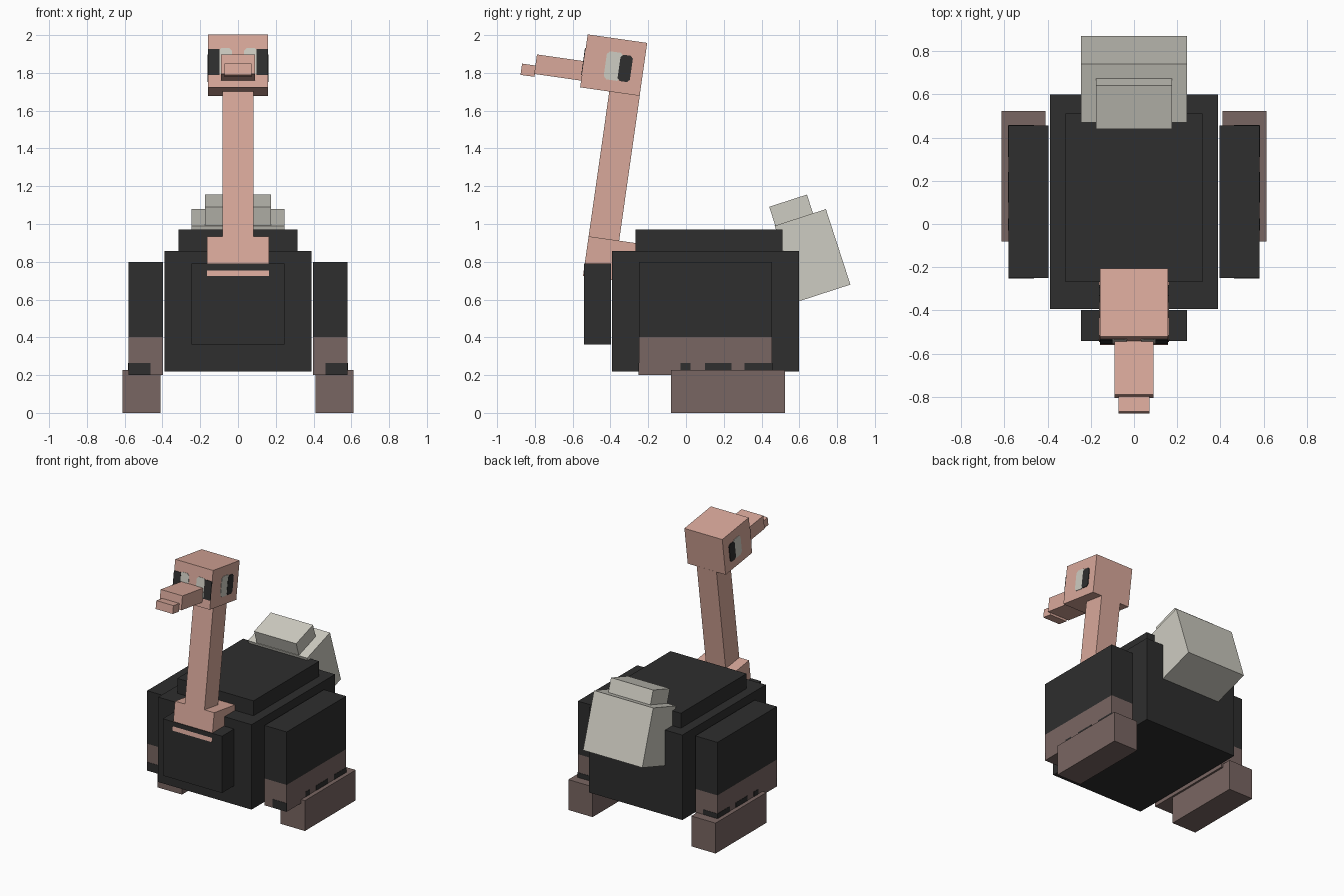
import bpy, bmesh, math
from mathutils import Matrix, Vector

cube = bpy.data.objects.get("Cube")
if cube:
    bpy.data.objects.remove(cube, do_unlink=True)


def material(name, rgb):
    linear = [((c / 255 + 0.055) / 1.055) ** 2.4 for c in rgb] + [1]
    m = bpy.data.materials.new(name)
    m.use_nodes = True
    m.diffuse_color = linear
    bsdf = m.node_tree.nodes["Principled BSDF"]
    bsdf.inputs["Base Color"].default_value = linear
    bsdf.inputs["Roughness"].default_value = 0.9
    return m


skin = material("pink skin", (217, 169, 155))
black = material("black feathers", (46, 46, 46))
brown = material("brown legs", (121, 102, 98))
pale = material("pale grey", (206, 204, 194))


def frame(y, z, tilt):
    return Matrix.Translation((0, y, z)) @ Matrix.Rotation(math.radians(tilt), 4, "X")


def box(name, lo, hi, mat, base=Matrix(), chamfer=None, split=None):
    """Box between two corners; chamfer = (axis, width), split = (height, lower material)."""
    lo, hi = Vector(lo), Vector(hi)
    bm = bmesh.new()
    bmesh.ops.create_cube(bm, size=1)
    for v in bm.verts:
        v.co = Vector(((lo[i] + hi[i]) / 2 + v.co[i] * (hi[i] - lo[i]) for i in range(3)))
    if chamfer:
        axis, width = chamfer
        edges = [e for e in bm.edges
                 if abs((e.verts[0].co - e.verts[1].co)[axis]) > 1e-5]
        bmesh.ops.bevel(bm, geom=edges, offset=width, segments=1, affect="EDGES")
    if split:
        bmesh.ops.bisect_plane(bm, geom=bm.verts[:] + bm.edges[:] + bm.faces[:],
                               plane_co=(0, 0, split[0]), plane_no=(0, 0, 1))
        for f in bm.faces:
            f.material_index = int(f.calc_center_median().z < split[0])
    mesh = bpy.data.meshes.new(name)
    bm.to_mesh(mesh)
    bm.free()
    mesh.materials.append(mat)
    if split:
        mesh.materials.append(split[1])
    ob = bpy.data.objects.new(name, mesh)
    ob.matrix_world = base
    bpy.context.collection.objects.link(ob)
    return ob


def block(name, size, mat, base):
    half = Vector(size) / 2
    return box(name, -half, half, mat, base)


def pair(name, lo, hi, mat, **kw):
    """Left box and its mirrored right twin."""
    box("left_" + name, lo, hi, mat, **kw)
    box("right_" + name, (-hi[0], lo[1], lo[2]), (-lo[0], hi[1], hi[2]), mat, **kw)


# Body
box("body", (-0.388, -0.393, 0.22), (0.388, 0.598, 0.858), black)
box("back_hump", (-0.316, -0.268, 0.85), (0.316, 0.512, 0.97), black)
box("chest", (-0.246, -0.541, 0.363), (0.246, -0.398, 0.79), black)

# Neck, head and beak, all leaning forward
lean = -8.1
block("neck_base", (0.326, 0.32, 0.212), skin, frame(-0.372, 0.807, lean))
block("neck", (0.164, 0.163, 0.905), skin, frame(-0.389, 1.244, lean))
head = frame(-0.383, 1.841, lean)
block("head", (0.315, 0.318, 0.283), skin, head)
block("beak", (0.182, 0.255, 0.104), skin, frame(-0.67, 1.828, lean))
block("beak_tip", (0.142, 0.075, 0.06), skin, frame(-0.835, 1.814, lean))

# Eyes wrap round the front corners of the head
pair("eye_side", (0.153, -0.044, -0.08), (0.16, 0.045, 0.07), pale, base=head, chamfer=(0, 0.016))
pair("pupil_side", (0.153, 0.03, -0.079), (0.162, 0.096, 0.062), black, base=head, chamfer=(0, 0.014))
pair("eye_front", (0.032, -0.162, -0.076), (0.105, -0.155, 0.069), pale, base=head, chamfer=(1, 0.016))
pair("pupil_front", (0.099, -0.163, -0.076), (0.1575, -0.155, 0.062), black, base=head)

# Tail
block("tail", (0.492, 0.285, 0.42), pale, frame(0.67, 0.835, 18))
block("tail_cap", (0.35, 0.21, 0.108), pale, frame(0.557, 1.072, 18))

# Legs: feathered above, bare below, with dark spots along the lower edge
pair("leg", (0.396, -0.25, 0.2), (0.58, 0.455, 0.8), black, split=(0.402, brown))
pair("foot", (0.41, -0.08, 0), (0.612, 0.523, 0.228), brown)
for i, (start, end) in enumerate([(-0.03, 0.025), (0.1, 0.24), (0.31, 0.455)]):
    pair(f"leg_spot_{i + 1}", (0.576, start, 0.201), (0.582, end, 0.265), black)
pair("leg_front_spot", (0.463, -0.252, 0.201), (0.58, -0.246, 0.265), black)
pair("leg_back_spot", (0.463, 0.451, 0.201), (0.58, 0.457, 0.265), black)
